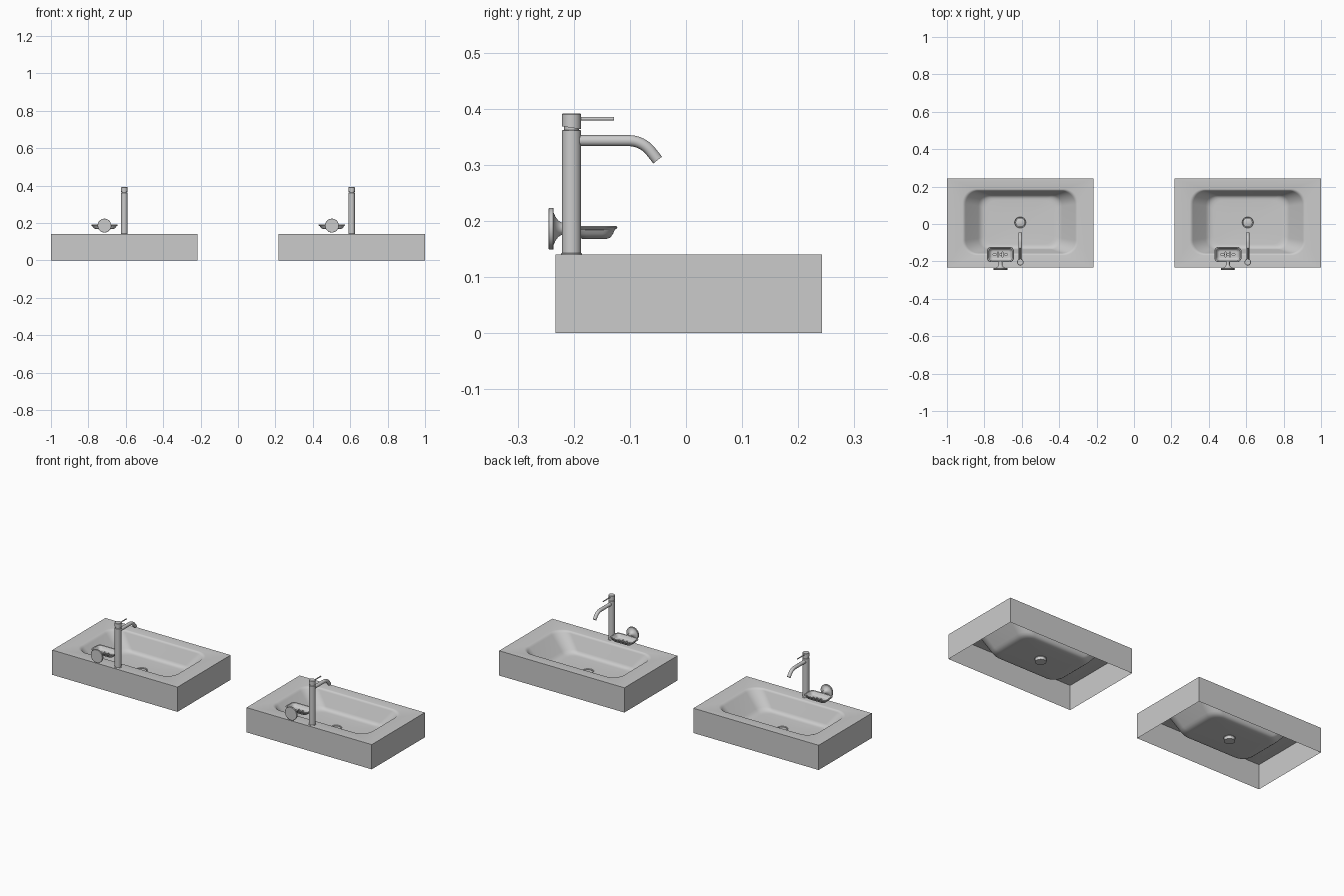
import bpy, bmesh, math

if "Cube" in bpy.data.objects:
    bpy.data.objects.remove(bpy.data.objects["Cube"])

def ring(hx, hy, r, z, cy=0.0, n=10):
    """Counter-clockwise rounded rectangle; r = hx = hy gives a circle."""
    pts = []
    for k, (sx, sy) in enumerate([(1, 1), (-1, 1), (-1, -1), (1, -1)]):
        for i in range(n + 1):
            a = math.pi / 2 * (k + i / n)
            pts.append((sx * (hx - r) + r * math.cos(a),
                        cy + sy * (hy - r) + r * math.sin(a), z))
    return pts

def circ(r, z):
    return ring(r, r, r, z)

def finish(ob, angle=35):
    bpy.ops.object.select_all(action='DESELECT')
    ob.select_set(True)
    bpy.context.view_layer.objects.active = ob
    if ob.type == 'CURVE':
        bpy.ops.object.convert(target='MESH')
    for m in list(ob.modifiers):
        bpy.ops.object.modifier_apply(modifier=m.name)
    bpy.ops.object.shade_smooth_by_angle(angle=math.radians(angle))

def loft(name, rings, loc, start=True, end=True):
    bm = bmesh.new()
    loops = [[bm.verts.new(p) for p in r] for r in rings]
    n = len(loops[0])
    for a, b in zip(loops, loops[1:]):
        for i in range(n):
            j = (i + 1) % n
            bm.faces.new((a[i], a[j], b[j], b[i]))
    if start:
        bm.faces.new(loops[0][::-1])
    if end:
        bm.faces.new(loops[-1])
    bmesh.ops.remove_doubles(bm, verts=bm.verts, dist=1e-6)
    me = bpy.data.meshes.new(name)
    bm.to_mesh(me)
    bm.free()
    ob = bpy.data.objects.new(name, me)
    bpy.context.collection.objects.link(ob)
    ob.location = loc
    return ob

def tube(name, pts, r, loc):
    cu = bpy.data.curves.new(name, 'CURVE')
    cu.dimensions = '3D'
    cu.bevel_depth, cu.bevel_resolution, cu.use_fill_caps = r, 6, True
    sp = cu.splines.new('POLY')
    sp.points.add(len(pts) - 1)
    for p, (y, z) in zip(sp.points, pts):
        p.co = (0, y, z, 1)
    ob = bpy.data.objects.new(name, cu)
    bpy.context.collection.objects.link(ob)
    ob.location = loc
    finish(ob)

def washstand(side, x):
    # open-bottomed basin: outer walls, rim, bowl and drain cup in one surface
    bowl = [(.310, .177, .075, .140), (.304, .173, .073, .139), (.298, .169, .072, .136),
            (.292, .166, .070, .130), (.225, .146, .060, .058), (.216, .142, .058, .050),
            (.206, .136, .056, .044), (.194, .128, .054, .041), (.180, .118, .050, .040)]
    rings = [ring(.392, .2375, 0, 0, .005), ring(.392, .2375, 0, .14, .005)]
    rings += [ring(hx, hy, r, z, .01) for hx, hy, r, z in bowl]
    rings += [ring(r, r, r, z, .008) for r, z in
              [(.030, .040), (.028, .038), (.028, .022)]]
    finish(loft(side + "_basin", rings, (x, 0, 0), start=False))
    # drain plug
    finish(loft(side + "_drain_plug", [circ(.025, .028), circ(.025, .037), circ(.022, .039)],
                (x, .008, 0)))

    # tap column, neck and slanted handle cap
    tap = (x, -.204, 0)
    finish(loft(side + "_tap_column",
                [circ(.0185, .139), circ(.0185, .142), circ(.017, .143), circ(.017, .361),
                 circ(.016, .362), circ(.013, .362), circ(.013, .370)], tap))
    low = [(px, py, pz - .15 * py) for px, py, pz in circ(.017, .366)]
    finish(loft(side + "_tap_handle", [low, circ(.017, .390), circ(.016, .391)], tap))
    # spout with a downward bend, and lever
    bend = [(.102 + .05 * math.sin(a), .293 + .05 * math.cos(a))
            for a in [math.radians(54 * i / 10) for i in range(11)]]
    ey, ez = bend[-1]
    tube(side + "_spout", [(.005, .343)] + bend + [(ey + .011, ez - .014)], .0098, tap)
    tube(side + "_lever", [(.01, .382), (.076, .382)], .003, tap)

    # wall rose and arm of the soap dish
    sx = x - .106
    rose = loft(side + "_dish_rose",
                [circ(r, z) for r, z in [(.036, 0), (.037, .001), (.037, .008), (.036, .009),
                 (.029, .009), (.022, .012), (.015, .017), (.011, .023), (.010, .029),
                 (.010, .046)]], (sx, -.245, .186))
    rose.rotation_euler.x = -math.pi / 2
    finish(rose)
    # soap dish: outer shell, rolled rim, inner shell
    dish = loft(side + "_soap_dish",
                [ring(hx, hy, r, z) for hx, hy, r, z in
                 [(.046, .022, .012, .168), (.054, .028, .016, .170), (.061, .033, .019, .177),
                  (.065, .036, .020, .184), (.070, .039, .022, .186), (.072, .041, .023, .189),
                  (.070, .039, .022, .191), (.064, .034, .019, .190), (.060, .031, .017, .185),
                  (.055, .027, .014, .177), (.050, .023, .012, .173), (.044, .019, .010, .172)]],
                (sx, -.163, 0))
    # drain slots cut through the dish
    bm = bmesh.new()
    for dx, dy, w, h in [(-.012, 0, .005, .026), (.012, 0, .005, .026), (-.03, 0, .018, .004),
                         (.03, 0, .018, .004), (0, 0, .012, .004)]:
        for v in bmesh.ops.create_cube(bm, size=1)['verts']:
            v.co = (v.co.x * w + dx, v.co.y * h + dy, v.co.z * .02 + .17)
    me = bpy.data.meshes.new("slots")
    bm.to_mesh(me)
    bm.free()
    cutter = bpy.data.objects.new("slot_cutter", me)
    bpy.context.collection.objects.link(cutter)
    cutter.location = dish.location
    cutter.hide_render = True
    mod = dish.modifiers.new("slots", 'BOOLEAN')
    mod.object, mod.operation, mod.solver = cutter, 'DIFFERENCE', 'EXACT'
    finish(dish)
    bpy.data.objects.remove(cutter)

for side, x in (("left", -.608), ("right", .608)):
    washstand(side, x)
